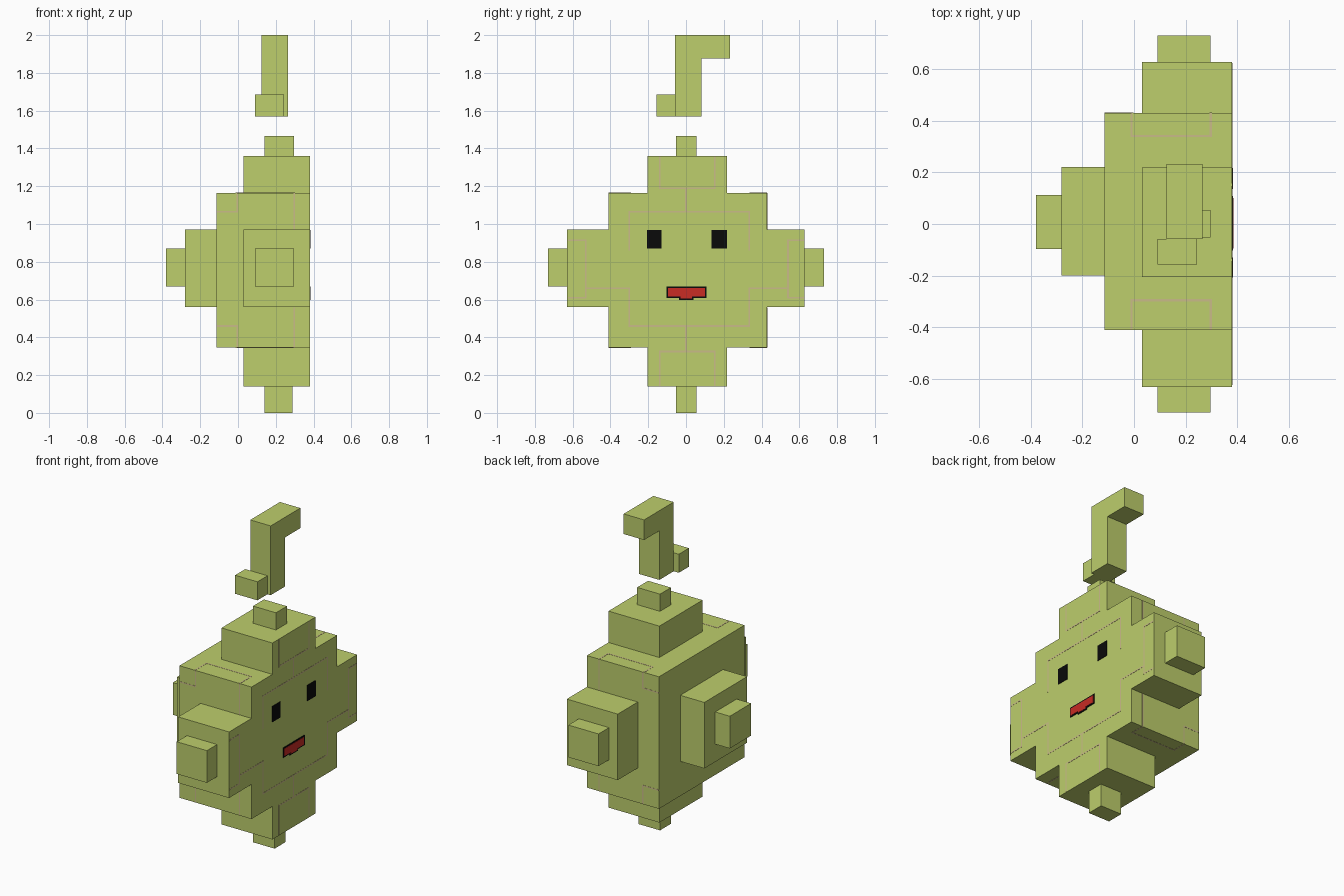
import bpy, bmesh

if "Cube" in bpy.data.objects:
    bpy.data.objects.remove(bpy.data.objects["Cube"])


def material(name, rgb):
    m = bpy.data.materials.new(name)
    m.diffuse_color = (*rgb, 1)
    m.use_nodes = True
    m.node_tree.nodes["Principled BSDF"].inputs["Base Color"].default_value = m.diffuse_color
    return m


GREEN = material("pale_green", (0.51, 0.62, 0.15))
LINE = material("crease_tan", (0.59, 0.50, 0.25))
BLACK = material("black", (0.003, 0.003, 0.003))
RED = material("red", (0.58, 0.025, 0.018))


def finish(name, bm, mat):
    bmesh.ops.recalc_face_normals(bm, faces=bm.faces)
    me = bpy.data.meshes.new(name)
    bm.to_mesh(me)
    bm.free()
    me.materials.append(mat)
    ob = bpy.data.objects.new(name, me)
    bpy.context.collection.objects.link(ob)


def add_box(bm, x, y, z):
    v = bmesh.ops.create_cube(bm, size=1)["verts"]
    for p in v:
        p.co = [r[0] if c < 0 else r[1] for c, r in zip(p.co, (x, y, z))]


def box(name, x, y, z, mat=GREEN):
    bm = bmesh.new()
    add_box(bm, x, y, z)
    finish(name, bm, mat)


def prism(name, x0, x1, yz, mat):
    """Side-view profile extruded along x."""
    bm = bmesh.new()
    f = bm.faces.new([bm.verts.new((x0, y, z)) for y, z in yz])
    r = bmesh.ops.extrude_face_region(bm, geom=[f])
    for v in r["geom"]:
        if isinstance(v, bmesh.types.BMVert):
            v.co.x = x1
    finish(name, bm, mat)


# Stepped body
F = 0.38
box("body_core", (-0.115, F), (-0.41, 0.43), (0.345, 1.165))
step = (0.03, F)
box("top_step", step, (-0.205, 0.218), (1.165, 1.36))
box("bottom_step", step, (-0.205, 0.218), (0.14, 0.345))
box("back_step", (-0.28, -0.115), (-0.2, 0.22), (0.56, 0.97))
box("back_nub", (-0.38, -0.28), (-0.097, 0.113), (0.67, 0.87))
for side, ys, yn in (("left", (-0.63, -0.41), (-0.73, -0.63)),
                     ("right", (0.43, 0.627), (0.627, 0.73))):
    box(side + "_step", step, ys, (0.56, 0.97))
    box(side + "_nub", (0.09, 0.297), yn, (0.67, 0.87))
box("top_nub", (0.14, 0.297), (-0.052, 0.055), (1.36, 1.467))
box("bottom_nub", (0.14, 0.288), (-0.052, 0.055), (0, 0.14))

# Floating hooked stem and its small block
prism("hooked_stem", 0.125, 0.265,
      [(-0.058, 1.57), (0.083, 1.57), (0.083, 1.875),
       (0.233, 1.875), (0.233, 2), (-0.058, 2)], GREEN)
box("stem_block", (0.09, 0.243), (-0.157, -0.058), (1.57, 1.685))

# Face
for side, y in (("left", (-0.207, -0.13)), ("right", (0.135, 0.216))):
    box(side + "_eye", (F - 0.01, F + 0.003), y, (0.87, 0.968), BLACK)


def mouth(name, d, proud, mat):
    prism(name, F - 0.01, F + proud,
          [(-0.103 + d, 0.608 + d), (-0.038 + d, 0.608 + d), (-0.038 + d, 0.598 + d),
           (0.041 - d, 0.598 + d), (0.041 - d, 0.608 + d), (0.108 - d, 0.608 + d),
           (0.108 - d, 0.67 - d), (-0.103 + d, 0.67 - d)], mat)


mouth("mouth_outline", 0, 0.003, BLACK)
mouth("mouth_fill", 0.008, 0.005, RED)

# Thin crease lines, each path sits just proud of its face
W, P = 0.004, 0.001


def creases(name, paths, axis, level):
    bm = bmesh.new()
    for path in paths:
        for a, b in zip(path, path[1:]):
            r = [(min(p, q) - W, max(p, q) + W) for p, q in zip(a, b)]
            r.insert(axis, (level - P, level + P))
            add_box(bm, *r)
    finish(name, bm, LINE)


front = [[(0, 1.065), (0, 1.19)], [(0, 0.325), (0, 0.46)],
         [(-0.14, 1.354), (-0.14, 1.19), (0.152, 1.19), (0.152, 1.354)],
         [(-0.14, 0.146), (-0.14, 0.325), (0.152, 0.325), (0.152, 0.146)],
         [(-0.3, 0.865), (-0.3, 1.065), (0.335, 1.065), (0.335, 0.865)],
         [(-0.53, 0.66), (-0.3, 0.66), (-0.3, 0.46), (0.335, 0.46),
          (0.335, 0.66), (0.54, 0.66)]]
for y, edge in ((-0.53, -0.62), (0.54, 0.62)):
    front.append([(edge, 0.915), (y, 0.915), (y, 0.61), (edge, 0.61)])
creases("face_creases", front, 0, F)

corners = [[(-0.005, 1.16), (-0.005, 1.065), (-0.11, 1.065)],
           [(-0.005, 0.35), (-0.005, 0.46), (-0.11, 0.46)],
           [(0.297, 1.16), (0.297, 0.975)], [(0.297, 0.35), (0.297, 0.555)]]
creases("left_creases", corners, 1, -0.41)
creases("right_creases", corners, 1, 0.43)
caps = [[(-0.01, 0.425), (-0.01, 0.34), (0.297, 0.34), (0.297, 0.425)],
        [(-0.01, -0.405), (-0.01, -0.295), (0.297, -0.295), (0.297, -0.405)]]
creases("top_creases", caps, 2, 1.165)
creases("bottom_creases", caps, 2, 0.345)
